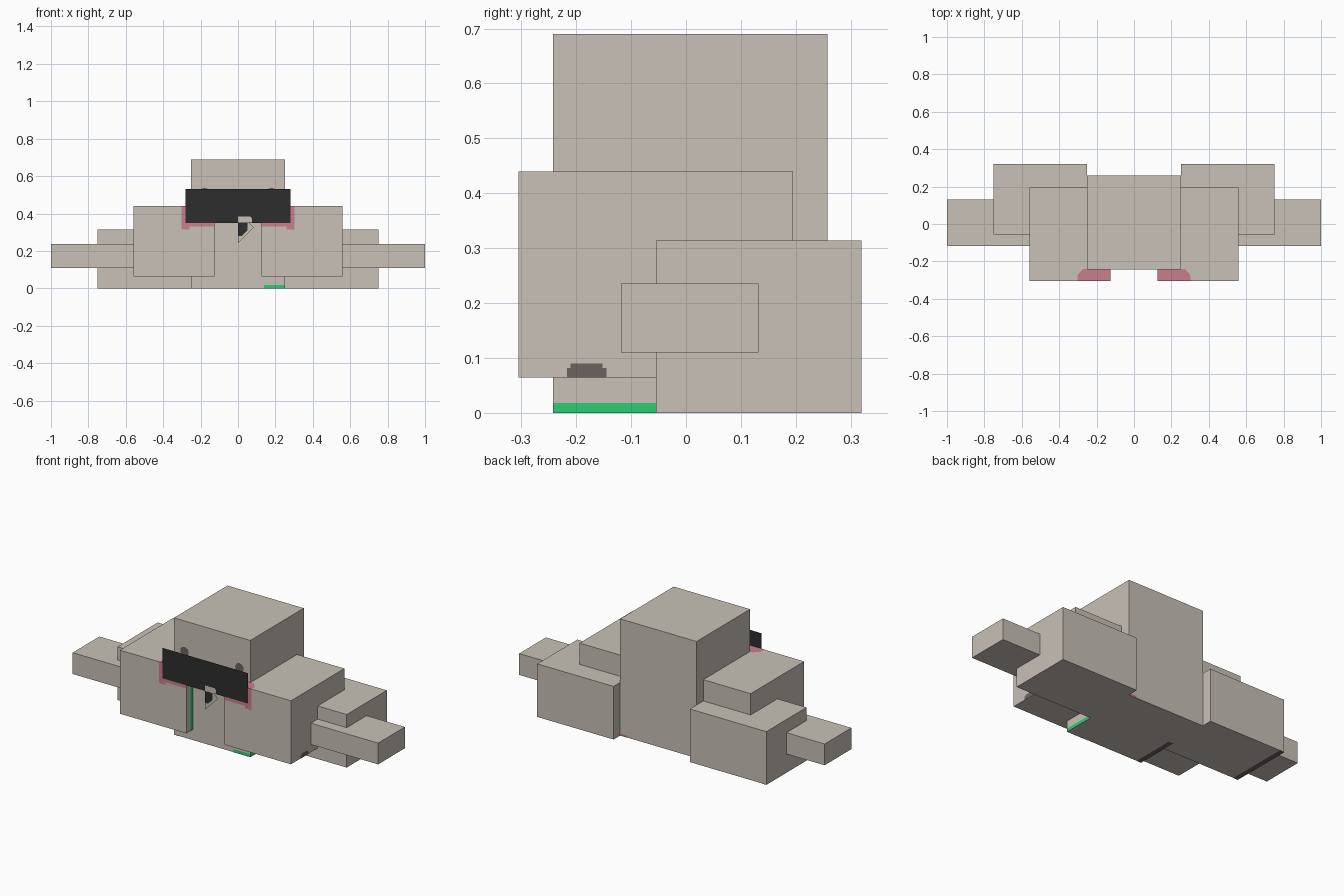
import bpy
import bmesh
from math import cos, sin, tau

cube = bpy.data.objects.get("Cube")
if cube:
    bpy.data.objects.remove(cube, do_unlink=True)


def material(name, rgb):
    mat = bpy.data.materials.new(name)
    mat.use_nodes = True
    mat.diffuse_color = (*rgb, 1)
    mat.node_tree.nodes["Principled BSDF"].inputs["Base Color"].default_value = (*rgb, 1)
    return mat


stone = material("warm stone", (0.578, 0.533, 0.474))
black = material("soft black", (0.026, 0.026, 0.026))
pink = material("dusty pink", (0.584, 0.212, 0.275))
green = material("bright green", (0.027, 0.604, 0.165))
taupe = material("dark taupe", (0.147, 0.127, 0.114))


def finish(name, bm, mat):
    mesh = bpy.data.meshes.new(name)
    bm.to_mesh(mesh)
    bm.free()
    mesh.materials.append(mat)
    obj = bpy.data.objects.new(name, mesh)
    bpy.context.collection.objects.link(obj)
    return obj


def box(name, x, y, z, mat=stone):
    """Box spanning the given (low, high) ranges."""
    bm = bmesh.new()
    bmesh.ops.create_cube(bm, size=1)
    for v in bm.verts:
        for i, (low, high) in enumerate((x, y, z)):
            v.co[i] = low if v.co[i] < 0 else high
    return finish(name, bm, mat)


def panel(name, axis, level, points, mat):
    """Flat polygon lying across one axis at the given level."""
    bm = bmesh.new()
    verts = []
    for point in points:
        co = list(point)
        co.insert(axis, level)
        verts.append(bm.verts.new(co))
    face = bm.faces.new(verts)
    face.normal_update()
    outward = 1 if level > 0 else -1
    if face.normal[axis] * outward < 0:
        face.normal_flip()
    return finish(name, bm, mat)


def rect(u, v):
    return [(u[0], v[0]), (u[1], v[0]), (u[1], v[1]), (u[0], v[1])]


X, Y, Z = 0, 1, 2

# Main body
box("body", (-0.25, 0.25), (-0.242, 0.258), (0, 0.69))

# Paired blocks, arms and face details
for side, s in (("left", 1), ("right", -1)):
    def span(a, b):
        return sorted((s * a, s * b))

    box(side + "_front_block", span(0.125, 0.56), (-0.305, 0.195), (0.064, 0.44))
    box(side + "_rear_block", span(0.25, 0.75), (-0.055, 0.32), (0, 0.314))
    box(side + "_arm", span(0.5, 1), (-0.118, 0.132), (0.11, 0.236))

    cheek = [(0.125, 0.33), (0.26, 0.33), (0.26, 0.315), (0.303, 0.315),
             (0.303, 0.44), (0.125, 0.44)]
    panel(side + "_cheek", Y, -0.306, [(s * x, z) for x, z in cheek], pink)
    cheek_top = [(0.125, -0.305), (0.303, -0.305), (0.3, -0.27), (0.27, -0.24),
                 (0.125, -0.24)]
    panel(side + "_cheek_top", Z, 0.441, [(s * x, y) for x, y in cheek_top], pink)

    eye = [(s * 0.18 + 0.028 * cos(tau * i / 12), 0.51 + 0.028 * sin(tau * i / 12))
           for i in range(12)]
    panel(side + "_eye", Y, -0.2435, eye, taupe)

# Dark visor and the small hook hanging in front of it
panel("visor", Y, -0.308, rect((-0.28, 0.28), (0.35, 0.53)), black)
panel("hook_backing", Y, -0.308, [(0, 0.24), (0.085, 0.325), (0.06, 0.35), (0, 0.35)], stone)
panel("hook_shadow", Y, -0.3095,
      [(0, 0.28), (0.02, 0.28), (0.05, 0.31), (0.05, 0.35), (0, 0.35)], black)
panel("hook_cap", Y, -0.3105,
      [(0, 0.352), (0.075, 0.352), (0.075, 0.373), (0.065, 0.384), (0, 0.384)], stone)

# Green trim
panel("front_trim", Y, -0.2435, rect((0.14, 0.25), (0, 0.018)), green)
panel("side_trim", X, 0.2515, rect((-0.242, -0.055), (0, 0.018)), green)
panel("inner_trim", X, -0.124, rect((-0.265, -0.242), (0.064, 0.33)), green).data.flip_normals()

# Small dark marks on the side and underside
panel("side_mark", X, 0.5615, rect((-0.217, -0.145), (0.064, 0.082)), taupe)
panel("side_mark_top", X, 0.5615, rect((-0.21, -0.152), (0.082, 0.09)), taupe)
for name, x, y in (("body_under_strip", -0.25, (-0.242, 0.02)),
                   ("block_under_strip", -0.75, (-0.055, 0.32))):
    panel(name, Z, -0.001, rect((x, x + 0.03), y), taupe)

# Pink mark low on the back
panel("back_mark", Y, 0.2595, rect((0.2, 0.249), (0, 0.012)), pink)
